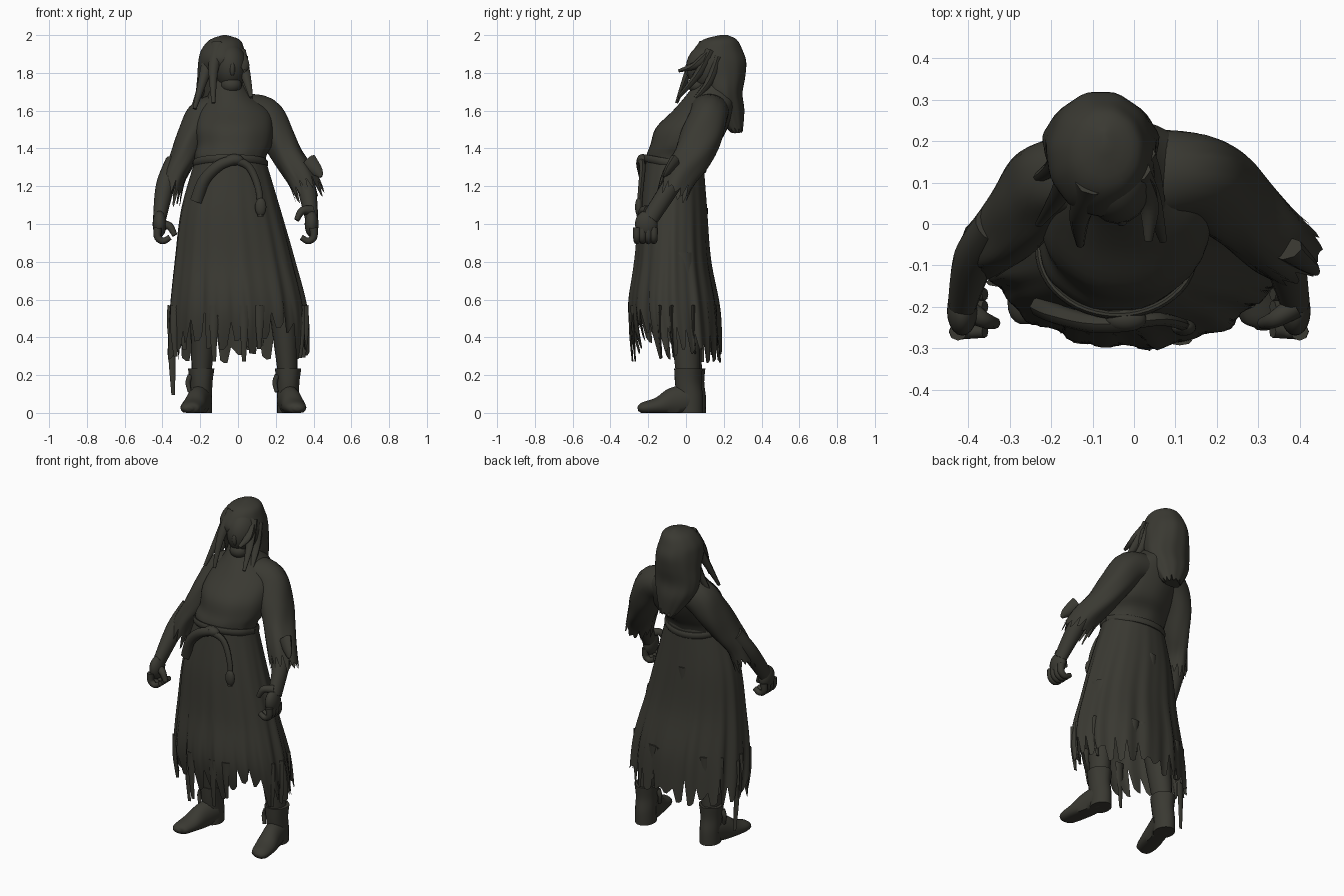
import bpy, bmesh, math, random
from mathutils import Vector

random.seed(4)
if "Cube" in bpy.data.objects:
    bpy.data.objects.remove(bpy.data.objects["Cube"], do_unlink=True)

cloth = bpy.data.materials.new("dark_olive_cloth")
cloth.use_nodes = True
tone = (.042, .041, .032, 1)
cloth.diffuse_color = tone
cloth.node_tree.nodes["Principled BSDF"].inputs["Base Color"].default_value = tone


def spline(keys, t):
    """Smooth interpolation through key tuples, t in 0..1."""
    last = len(keys) - 1
    i = min(int(t * last), last - 1)
    f = t * last - i
    before, start, end, after = (keys[min(max(k, 0), last)] for k in (i - 1, i, i + 1, i + 2))
    return [q + (r - p + f * (2 * p - 5 * q + 4 * r - s + f * (3 * (q - r) + s - p))) * f / 2
            for p, q, r, s in zip(before, start, end, after)]


def finish(name, bm):
    """Turn a bmesh into a named, smooth shaded object."""
    bmesh.ops.recalc_face_normals(bm, faces=bm.faces)
    mesh = bpy.data.meshes.new(name)
    bm.to_mesh(mesh)
    bm.free()
    mesh.materials.append(cloth)
    part = bpy.data.objects.new(name, mesh)
    bpy.context.collection.objects.link(part)
    bpy.ops.object.select_all(action='DESELECT')
    bpy.context.view_layer.objects.active = part
    part.select_set(True)
    bpy.ops.object.shade_smooth_by_angle(angle=math.radians(50))


def loft(name, keys, sides=16, rows=16, across=None, length=None, fold=None, caps=(True, True)):
    """Skin ellipses (x, y, z, ru, rv): flat rings, or rings across the path if a reference axis is given."""
    bm = bmesh.new()
    rings = []
    for row in range(rows + 1):
        ring = []
        for side in range(sides):
            angle = math.tau * side / sides
            t = row / rows * (length[side] if length else 1)
            x, y, z, ru, rv = spline(keys, t)
            u, v = Vector((1, 0, 0)), Vector((0, 1, 0))
            if across:
                behind, ahead = spline(keys, max(t - .02, 0)), spline(keys, min(t + .02, 1))
                tangent = (Vector(ahead[:3]) - Vector(behind[:3])).normalized()
                u = tangent.cross(Vector(across)).normalized()
                v = u.cross(tangent)
            swell = fold(angle, t) if fold else 1
            point = Vector((x, y, z)) + u * ru * swell * math.cos(angle) + v * rv * swell * math.sin(angle)
            point.z = max(point.z, 0)
            ring.append(bm.verts.new(point))
        rings.append(ring)
    for upper, lower in zip(rings, rings[1:]):
        for side in range(sides):
            after = (side + 1) % sides
            bm.faces.new((upper[side], upper[after], lower[after], lower[side]))
    for cap, ring in zip(caps, (rings[0], rings[-1])):
        if cap:
            bm.faces.new(ring)
    finish(name, bm)


def tatters(sides, low, high, step=3):
    """Column lengths that make torn points along a hem."""
    middle = (low + high) / 2
    columns = []
    while len(columns) < sides:
        tip, gap = random.uniform(middle, high), random.uniform(low, middle)
        columns += [gap] + [tip] * (step - 2) + [tip - .02]
    return columns[:sides]


def ball(name, location, size):
    bm = bmesh.new()
    bmesh.ops.create_uvsphere(bm, u_segments=20, v_segments=14, radius=1)
    bmesh.ops.scale(bm, vec=size, verts=bm.verts)
    bmesh.ops.translate(bm, vec=location, verts=bm.verts)
    finish(name, bm)


def strand(name, points, thick, thin=.01, flat=1):
    """A tapering lock, tie, finger or strip along a path."""
    last = len(points) - 1
    keys = []
    for i, point in enumerate(points):
        radius = thick + (thin - thick) * i / last
        keys.append((*point, radius, radius * flat))
    loft(name, keys, sides=8, rows=14, across=(0, 1, 0))


# Bodice leaning back at the shoulders and sagging over the belt
loft("bodice", [(-.06, .15, 1.76, .08, .09), (-.04, .13, 1.68, .12, .13), (-.02, .09, 1.6, .19, .16),
                (-.02, .03, 1.51, .21, .19), (-.02, -.01, 1.42, .2, .18), (-.04, -.05, 1.36, .19, .16),
                (-.04, -.06, 1.28, .18, .14)], sides=40, rows=24,
     fold=lambda angle, t: 1 + t * math.sin(9 * angle) / 80)


# Long skirt with deep folds and a torn hem, shorter in front of each leg
def pleats(angle, t):
    return 1 + t * (.03 * math.sin(13 * angle + 1) + .02 * math.sin(22 * angle + 3 * t))


columns = 120
hem = tatters(columns, .8, .98, step=4)
for side in range(columns):
    angle = math.tau * side / columns
    over_leg = math.sin(angle) < 0 and .5 < abs(math.cos(angle)) < .8
    hem[side] = min(1, hem[side] + .03 * math.sin(angle) - .07 * over_leg)
girths = [(-.04, -.06, .18, .15), (-.04, -.07, .26, .18), (-.02, -.07, .315, .2), (0, -.06, .36, .24),
          (0, -.02, .37, .21)]
skirt = [(x, y, 1.36 - .275 * i, rx, ry) for i, (x, y, rx, ry) in enumerate(girths)]
loft("skirt", skirt, columns, rows=40, length=hem, fold=pleats, caps=(True, False))


# Torn strips hanging on the skirt
def torn_strip(name, angle, start, drop):
    x, y, z, rx, ry = spline(skirt, start)
    x, y = x + rx * .97 * math.cos(angle), y + ry * .97 * math.sin(angle)
    strand(name, [(x, y, z), (x * 1.03, y, z - drop / 2), (x * 1.01, y + .01, z - drop)], .03, flat=.4)


for i in range(12):
    torn_strip("torn_strip_%d" % i, math.tau * i / 12 + random.uniform(-.2, .2), .72, random.uniform(.2, .3))
torn_strip("long_side_strip", 2.9, .75, .44)
torn_strip("back_strip", 1.6, .25, .26)

# Sash, knot and hanging ends
turns = [math.tau * k / 12 for k in range(13)]
loft("sash", [(-.04 + .19 * math.cos(a), -.06 + .16 * math.sin(a), 1.32 - .03 * math.sin(a), .01, .02)
              for a in turns], sides=10, rows=48, across=(0, 0, 1), caps=(False, False))
ball("sash_knot", (-.02, -.23, 1.34), (.05, .03, .03))
strand("sash_end_right", [(-.02, -.24, 1.34), (-.1, -.24, 1.31), (-.18, -.22, 1.23), (-.22, -.2, 1.12)],
       .026, .034, flat=.8)
strand("sash_end_left", [(-.02, -.24, 1.34), (.06, -.23, 1.3), (.11, -.24, 1.18), (.12, -.25, 1.04)],
       .022, .016, flat=.8)
ball("sash_tassel", (.12, -.25, 1.09), (.03, .02, .05))

# Sleeves with torn cuffs
sleeves = {
    "left": [(.04, .12, 1.6, .09, .11), (.14, .12, 1.57, .1, .1), (.21, .08, 1.46, .09, .11),
             (.27, .03, 1.35, .08, .1), (.34, -.04, 1.24, .08, .09), (.39, -.08, 1.12, .08, .08)],
    "right": [(-.1, .12, 1.6, .09, .1), (-.18, .11, 1.56, .1, .1), (-.24, .07, 1.47, .08, .11),
              (-.29, .01, 1.35, .07, .1), (-.34, -.04, 1.24, .06, .08), (-.37, -.07, 1.1, .06, .07)]}
for side, keys in sleeves.items():
    loft(side + "_sleeve", keys, sides=42, rows=20, across=(0, 1, 0), length=tatters(42, .83, 1),
         fold=lambda angle, t: 1 + t * math.sin(5 * angle + 9 * t) / 20, caps=(True, False))
strand("left_cuff_tear", [(.37, -.06, 1.33), (.42, -.1, 1.28), (.44, -.12, 1.25)], .05, flat=.6)

# Forearms, palms, curled fingers and thumbs
for side, mirror, palm_x, thumb_z in (("left", 1, .39, 1.07), ("right", -1, .415, .99)):
    loft(side + "_forearm", [(mirror * (palm_x - .08), 0, 1.33, .05, .05), (mirror * (palm_x - .03), -.08, 1.2, .05, .05),
                             (mirror * palm_x, -.19, 1.03, .035, .045)], across=(0, 1, 0))
    ball(side + "_palm", (mirror * palm_x, -.21, 1), (.037, .06, .07))
    for finger in range(4):
        y = -.26 + .03 * finger
        curl = [(.01, .98), (.01, .93), (-.02, .91), (-.055, .93)]
        strand("%s_finger_%d" % (side, finger), [(mirror * (palm_x + out), y, z) for out, z in curl], .022, .015)
    strand(side + "_thumb", [(mirror * palm_x, -.2, thumb_z), (mirror * (palm_x - .05), -.23, thumb_z),
                             (mirror * (palm_x - .08), -.24, thumb_z - .05)], .028, .014)

# Face
ball("face", (-.04, .12, 1.83), (.09, .12, .125))
ball("nose", (-.03, .01, 1.82), (.015, .015, .035))
ball("chin", (-.035, .06, 1.735), (.055, .05, .045))

# Hair mass, tapering down the back
loft("hair", [(-.07, .2, 2, .01, .02), (-.07, .18, 1.975, .08, .09), (-.08, .17, 1.92, .115, .13),
              (-.08, .17, 1.86, .13, .15), (-.08, .19, 1.78, .135, .125), (-.08, .2, 1.69, .14, .1),
              (-.08, .22, 1.6, .115, .09), (-.06, .27, 1.48, .05, .03)], sides=48, rows=28,
     length=tatters(48, .93, 1, step=4), fold=lambda angle, t: 1 + t * math.sin(11 * angle) / 50)

# Loose locks framing the face
locks = {"right_front": [(-.1, .1, 1.95), (-.13, .02, 1.82), (-.13, -.05, 1.64)],
         "right_middle": [(-.14, .14, 1.92), (-.18, .07, 1.78), (-.23, 0, 1.61)],
         "right_back": [(-.16, .19, 1.87), (-.19, .14, 1.73), (-.25, .1, 1.58)],
         "left_front": [(0, .13, 1.91), (.04, .06, 1.79), (.07, -.04, 1.67)],
         "left_back": [(.01, .17, 1.88), (.04, .12, 1.75), (.07, .02, 1.63)],
         "left_tuft": [(0, .12, 1.89), (.035, .05, 1.84), (.035, -.04, 1.81)]}
for place, points in locks.items():
    strand(place + "_hair_lock", points, .043, flat=.8)

# Legs and boots with turned-out toes
for side, x, y, toe in (("left", .265, .01, .045), ("right", -.195, .025, -.06)):
    loft(side + "_leg", [(x * .75, -.04, .85, .08, .09), (x * .9, -.01, .55, .075, .085), (x, y, .18, .05, .06)])
    loft(side + "_boot_shaft", [(x, y, .235, .07, .075), (x, y, .16, .06, .07), (x, y + .01, .08, .058, .07),
                                (x, y + .01, 0, .058, .07)], sides=20,
         fold=lambda angle, t: 1 + (1 - t) * math.sin(5 * angle) / 30)
    loft(side + "_boot_foot", [(x, y, .07, .06, .08), (x + toe * .35, y - .08, .055, .058, .078),
                               (x + toe * .7, y - .16, .035, .062, .047), (x + toe, y - .24, .025, .05, .03),
                               (x + toe, y - .265, .02, .015, .01)], across=(0, 0, 1))
    strand(side + "_boot_tie", [(x - .055, y - .03, .2), (x - .07, y - .03, .16), (x - .06, y - .04, .11)], .016)
